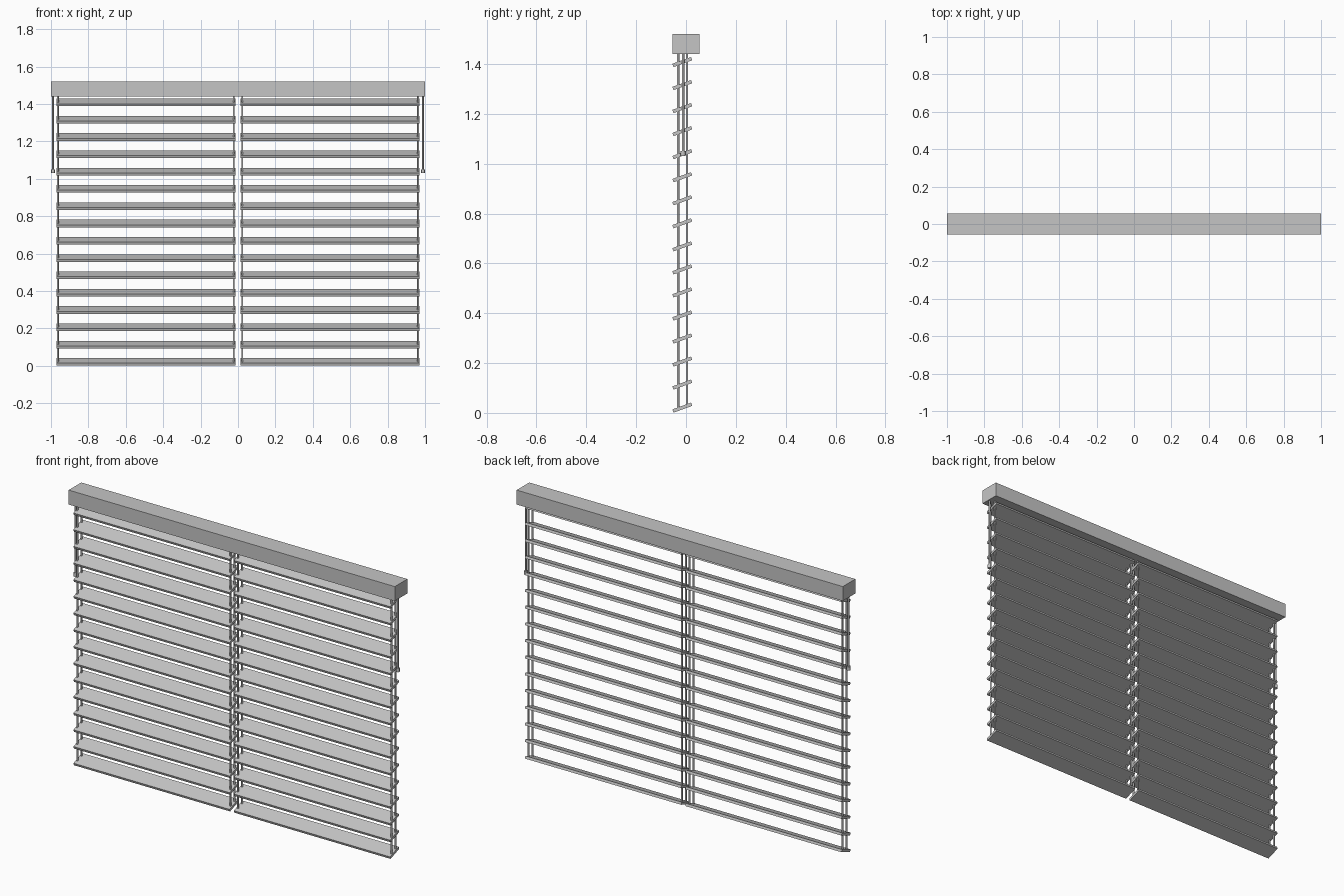
import bpy
import math

cube = bpy.data.objects.get("Cube")
if cube:
    bpy.data.objects.remove(cube, do_unlink=True)

grey = bpy.data.materials.new("light grey")
grey.use_nodes = True
colour = (0.56, 0.56, 0.56, 1)
grey.diffuse_color = colour
grey.node_tree.nodes["Principled BSDF"].inputs["Base Color"].default_value = colour

RAIL_BOTTOM, RAIL_TOP = 1.44, 1.52
SLATS = 16
FIRST_SLAT, LAST_SLAT = 0.021, 1.408
TILT = math.radians(20)
SLAT_Y = -0.015


def box(name, centre, size, tilt=0):
    bpy.ops.mesh.primitive_cube_add(size=1, location=centre, rotation=(tilt, 0, 0))
    ob = bpy.context.object
    ob.name = name
    ob.scale = size
    ob.data.materials.append(grey)
    return ob


def rod(name, x, y, bottom, top, radius):
    bpy.ops.mesh.primitive_cylinder_add(
        vertices=8, radius=radius, depth=top - bottom,
        location=(x, y, (bottom + top) / 2))
    ob = bpy.context.object
    ob.name = name
    ob.data.materials.append(grey)
    bpy.ops.object.shade_smooth_by_angle(angle=math.radians(50))
    return ob


# Two matching blinds, side by side
for side, s in (("left", 1), ("right", -1)):
    # Half of the head rail
    box(f"{side}_head_rail", (s * 0.5, 0, (RAIL_BOTTOM + RAIL_TOP) / 2),
        (1, 0.11, RAIL_TOP - RAIL_BOTTOM))

    # Tilted slats, front edge low
    step = (LAST_SLAT - FIRST_SLAT) / (SLATS - 1)
    for i in range(SLATS):
        box(f"{side}_slat_{i + 1}", (s * 0.492, SLAT_Y, FIRST_SLAT + i * step),
            (0.958, 0.08, 0.014), TILT)

    # Ladder cords, a front and back one at each end
    for end, x in (("inner", 0.023), ("outer", 0.963)):
        for place, y in (("front", -0.032), ("back", 0.004)):
            z = FIRST_SLAT + (y - SLAT_Y) * math.tan(TILT)
            rod(f"{side}_{end}_{place}_cord", s * x, y, z, RAIL_BOTTOM, 0.005)

    # Hanging pull wand with a small knob
    rod(f"{side}_pull_wand", s * 0.989, -0.012, 1.04, RAIL_BOTTOM, 0.005)
    rod(f"{side}_wand_knob", s * 0.989, -0.012, 1.03, 1.05, 0.01)
